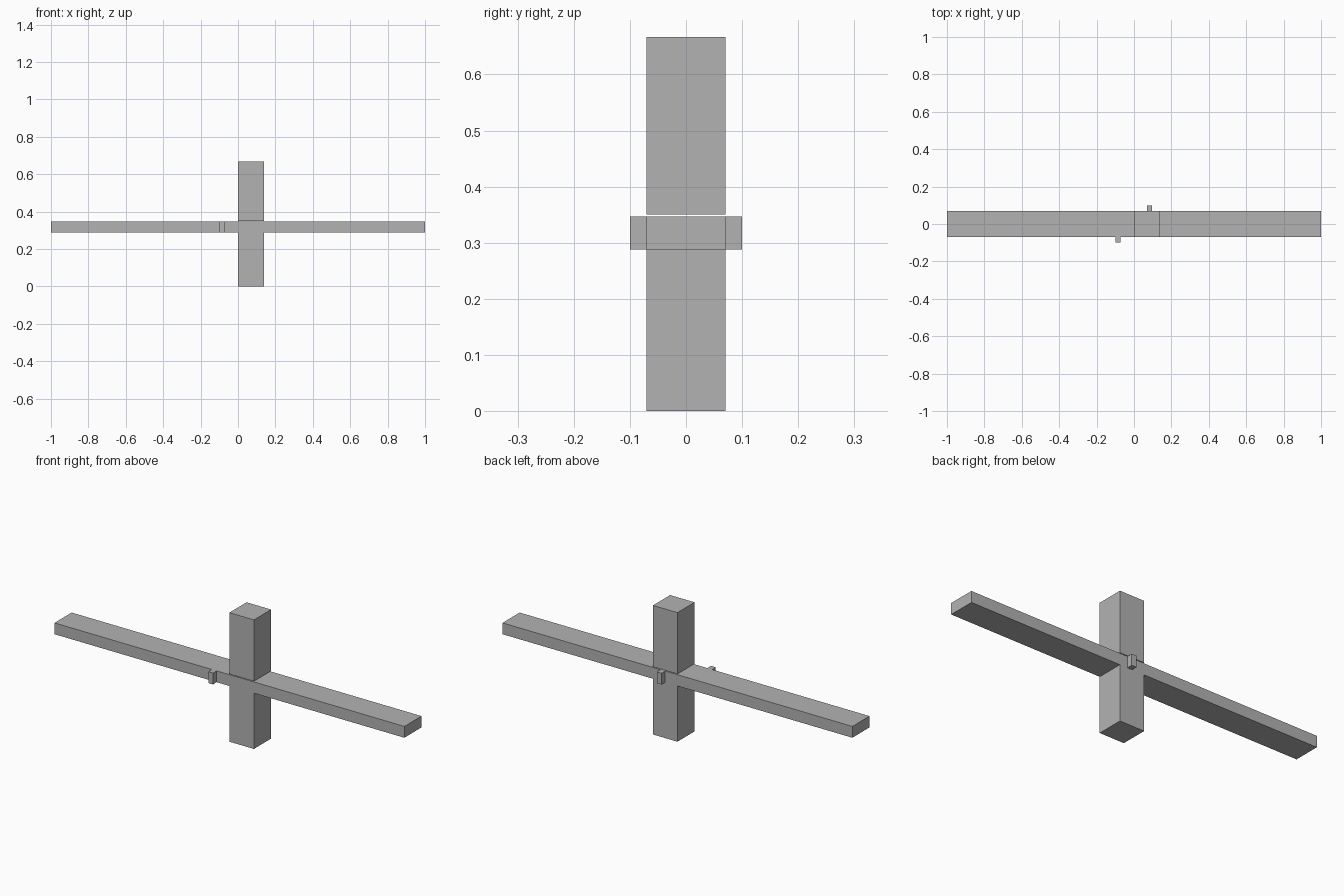
import bpy
from mathutils import Vector

cube = bpy.data.objects.get("Cube")
if cube:
    bpy.data.objects.remove(cube, do_unlink=True)

grey = bpy.data.materials.new("plain_grey")
grey.use_nodes = True
colour = (0.45, 0.45, 0.45, 1)
grey.diffuse_color = colour
grey.node_tree.nodes["Principled BSDF"].inputs["Base Color"].default_value = colour


def box(name, low, high):
    """Add a flat-sided box between two opposite corners."""
    low, high = Vector(low), Vector(high)
    bpy.ops.mesh.primitive_cube_add(size=1, location=(low + high) / 2)
    obj = bpy.context.object
    obj.name = name
    obj.scale = high - low
    bpy.ops.object.transform_apply(location=False, rotation=False, scale=True)
    obj.data.materials.append(grey)
    return obj


HALF = 0.07                     # half depth of post and beam
BOTTOM, TOP = 0.288, 0.3465     # beam underside and upper side

# Long horizontal beam
box("beam", (-1, -HALF, BOTTOM), (1, HALF, TOP))

# Upright post in two lengths, the upper one just clear of the beam
box("lower_post", (0, -HALF, 0), (0.14, HALF, 0.317))
box("upper_post", (0, -HALF, 0.35), (0.14, HALF, 0.667))

# Small pegs on opposite faces of the beam
box("front_peg", (-0.1, -0.1, BOTTOM), (-0.073, -HALF, TOP))
box("back_peg", (0.07, HALF, BOTTOM), (0.097, 0.1, TOP))
